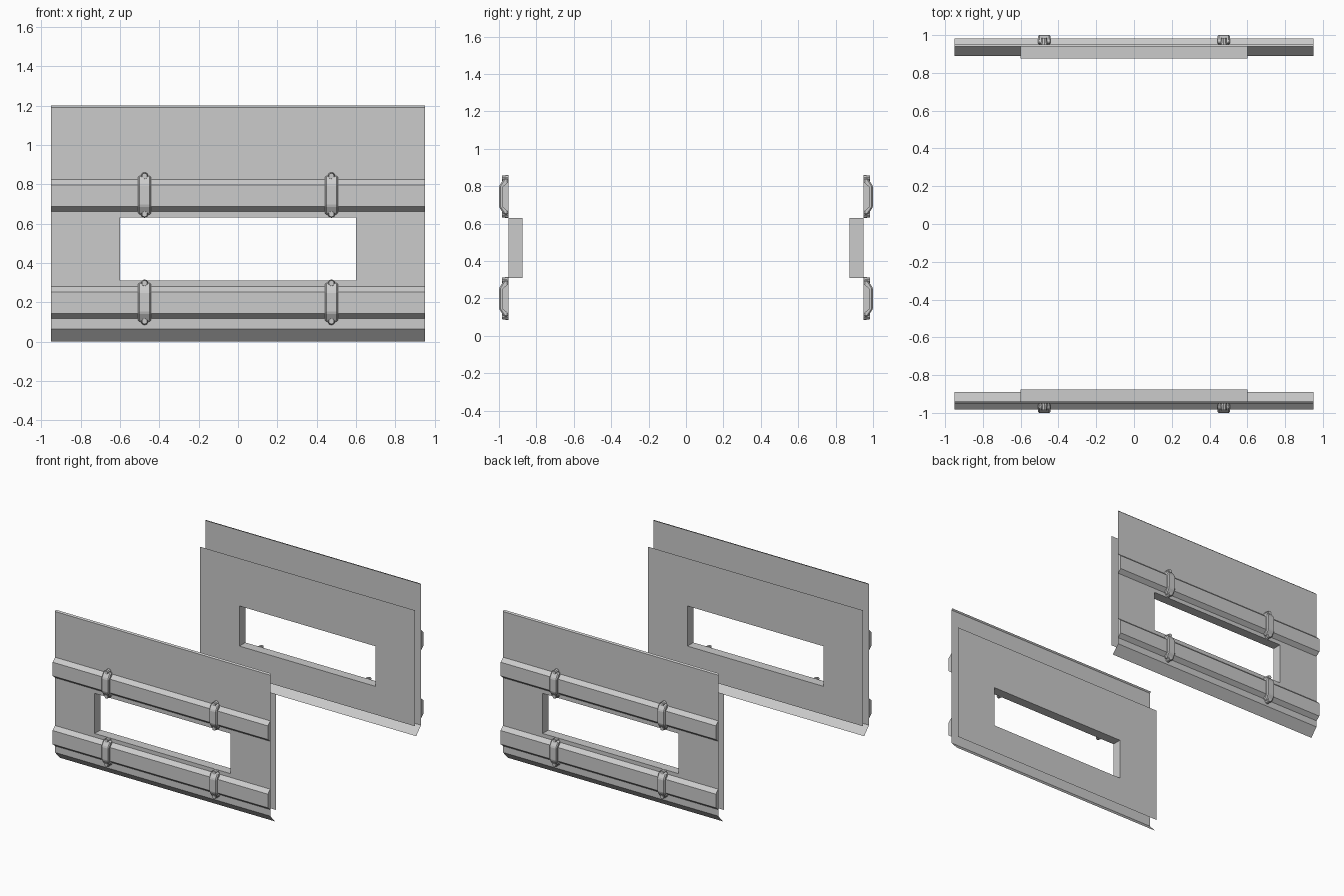
import bpy, bmesh, math
from mathutils import Matrix

if "Cube" in bpy.data.objects:
    bpy.data.objects.remove(bpy.data.objects["Cube"])

W = 0.95                      # half width of the walls
OUT, INN = -0.95, -0.875      # outer and inner sheet planes of the front wall


def add(name, bm, bevel=0):
    """Make the front-wall part and its copy turned 180 degrees for the back wall."""
    me = bpy.data.meshes.new(name)
    bm.to_mesh(me)
    bm.free()
    for side, angle in (("front", 0), ("back", math.pi)):
        ob = bpy.data.objects.new(f"{side}_{name}", me)
        ob.rotation_euler.z = angle
        bpy.context.collection.objects.link(ob)
        if bevel:
            m = ob.modifiers.new("bevel", "BEVEL")
            m.width, m.segments = bevel, 1


def sheet(name, rows, hole_row, flip=False):
    """Folded sheet swept along x with the window cell left out."""
    bm = bmesh.new()
    xs = (-W, -0.6, 0.6, W)
    grid = [[bm.verts.new((x, y, z)) for x in xs] for y, z in rows]
    for j in range(len(rows) - 1):
        for i in range(3):
            if i == 1 and j == hole_row:
                continue
            f = bm.faces.new((grid[j][i], grid[j][i + 1],
                              grid[j + 1][i + 1], grid[j + 1][i]))
            if flip:
                f.normal_flip()
    add(name, bm)


def prism(bm, profile, x0, x1):
    """Closed (y, z) profile extruded along x."""
    a = [bm.verts.new((x0, y, z)) for y, z in profile]
    b = [bm.verts.new((x1, y, z)) for y, z in profile]
    n = len(profile)
    bm.faces.new(a)
    bm.faces.new(b[::-1])
    for i in range(n):
        bm.faces.new((a[i], b[i], b[(i + 1) % n], a[(i + 1) % n]))
    bmesh.ops.recalc_face_normals(bm, faces=bm.faces)


# Outer sheet with bent bottom skirt and small top lip
sheet("outer_panel", [(-0.89, 0), (OUT, 0.065), (OUT, 0.31), (OUT, 0.63),
                      (OUT, 1.19), (OUT + 0.01, 1.2)], 2)

# Shorter inner lining sheet
sheet("inner_panel", [(INN, 0.085), (INN, 0.31), (INN, 0.63), (INN, 1.01)], 1, True)

# Window reveal joining both sheets
bm = bmesh.new()
loop = ((-0.6, 0.31), (0.6, 0.31), (0.6, 0.63), (-0.6, 0.63))
o = [bm.verts.new((x, OUT, z)) for x, z in loop]
n = [bm.verts.new((x, INN, z)) for x, z in loop]
for i in range(4):
    k = (i + 1) % 4
    bm.faces.new((o[i], o[k], n[k], n[i]))
add("window_reveal", bm)

for level, z in (("lower", 0.2), ("upper", 0.745)):
    # Horizontal rail with sloped top and bottom
    bm = bmesh.new()
    prism(bm, [(OUT, z + 0.08), (-0.981, z + 0.052), (-0.981, z - 0.057),
               (OUT, z - 0.083)], -W, W)
    add(f"{level}_rail", bm)

    for side, x in (("left", -0.475), ("right", 0.475)):
        # Strap wrapped over the rail
        bm = bmesh.new()
        prism(bm, [(OUT, z + 0.098), (-0.972, z + 0.098), (-1, z + 0.055),
                   (-1, z - 0.055), (-0.972, z - 0.098), (OUT, z - 0.098)],
              x - 0.033, x + 0.033)
        add(f"{level}_{side}_strap", bm, 0.007)

        # Rounded bolt heads at both strap ends
        bm = bmesh.new()
        for dz in (0.097, -0.097):
            bmesh.ops.create_cone(
                bm, cap_ends=True, segments=10, radius1=0.019, radius2=0.014,
                depth=0.034,
                matrix=Matrix.Translation((x, OUT - 0.017, z + dz))
                @ Matrix.Rotation(math.pi / 2, 4, "X"))
        add(f"{level}_{side}_bolts", bm)
